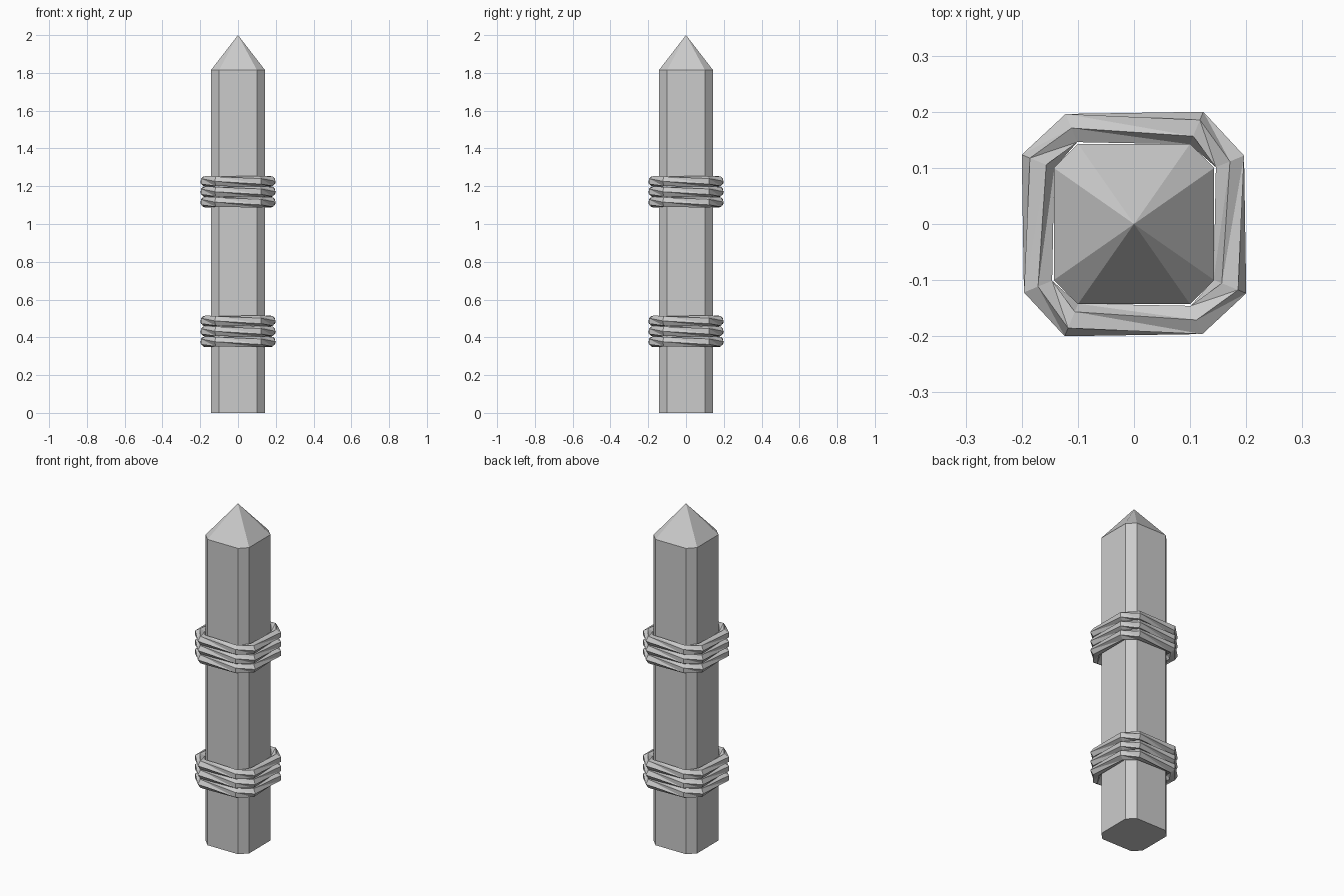
import bpy, bmesh, math
from mathutils import Vector

if "Cube" in bpy.data.objects:
    bpy.data.objects.remove(bpy.data.objects["Cube"])

grey = bpy.data.materials.new("plain grey")
grey.diffuse_color = (0.6, 0.6, 0.6, 1)
grey.use_nodes = True
grey.node_tree.nodes["Principled BSDF"].inputs["Base Color"].default_value = grey.diffuse_color


def octagon(half, corner):
    """Chamfered square outline, counter-clockwise."""
    pts = []
    for k in range(4):
        c, s = round(math.cos(k * math.pi / 2)), round(math.sin(k * math.pi / 2))
        for x, y in ((half, corner), (corner, half)):
            pts.append(Vector((x * c - y * s, x * s + y * c, 0)))
    return pts


def finish(name, bm):
    bmesh.ops.recalc_face_normals(bm, faces=bm.faces)
    mesh = bpy.data.meshes.new(name)
    bm.to_mesh(mesh)
    bm.free()
    mesh.materials.append(grey)
    obj = bpy.data.objects.new(name, mesh)
    bpy.context.collection.objects.link(obj)


# Post with a pointed top
bm = bmesh.new()
low = [bm.verts.new(p) for p in octagon(0.143, 0.1)]
high = [bm.verts.new(p + Vector((0, 0, 1.815))) for p in octagon(0.143, 0.1)]
tip = bm.verts.new((0, 0, 2))
bm.faces.new(low[::-1])
for i in range(8):
    j = (i + 1) % 8
    bm.faces.new((low[i], low[j], high[j], high[i]))
    bm.faces.new((high[i], high[j], tip))
finish("post", bm)


# Twisted six-sided rope loop; the section turns 30 degrees at each corner
def rope_loop(name, z, radius=0.029, sides=6):
    bm = bmesh.new()
    path = octagon(0.171, 0.1115)
    rings = []
    for i, p in enumerate(path):
        a = math.radians(22.5 + 45 * i)
        out = Vector((math.cos(a), math.sin(a), 0)) / math.cos(math.pi / 8)
        ring = []
        for s in range(sides):
            t = math.radians(60 * s - 30 * i + 30)
            ring.append(bm.verts.new(p + out * radius * math.cos(t)
                                     + Vector((0, 0, z + radius * math.sin(t)))))
        rings.append(ring)
    for i in range(8):
        a, b = rings[i], rings[(i + 1) % 8]
        shift = 4 if i == 7 else 0      # twist adds up to four sections
        for s in range(sides):
            n = (s + 1) % sides
            b0, b1 = b[(s - shift) % sides], b[(n - shift) % sides]
            bm.faces.new((a[s], b0, a[n]))
            bm.faces.new((a[n], b0, b1))
    finish(name, bm)


# Two bindings of three loops
for band, mid in (("lower", 0.432), ("upper", 1.171)):
    for k in (-1, 0, 1):
        rope_loop(f"{band}_rope_loop_{k + 2}", mid + k * 0.055)
